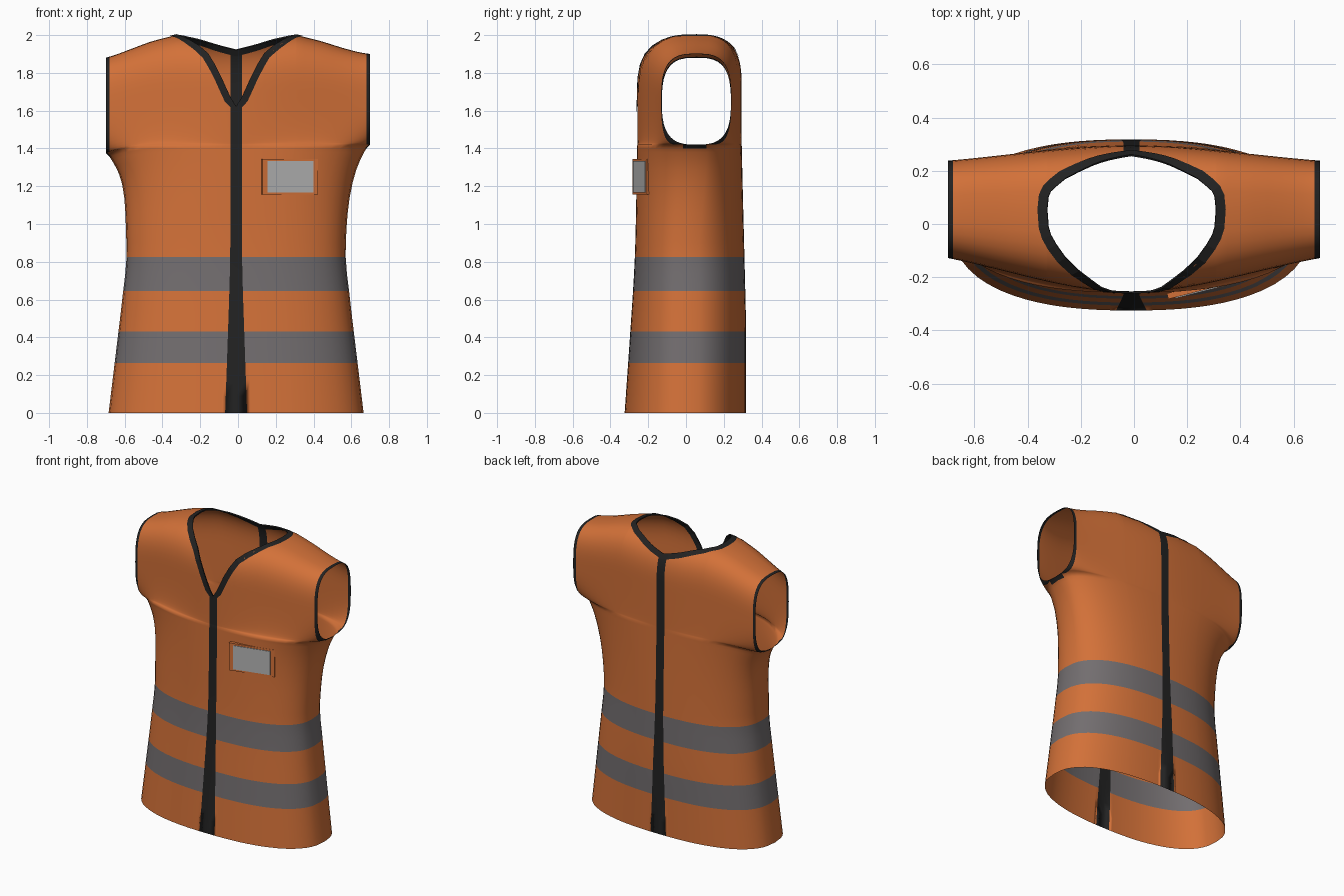
import bpy, bmesh, math
from mathutils import Vector
from mathutils.bvhtree import BVHTree

if "Cube" in bpy.data.objects:
    bpy.data.objects.remove(bpy.data.objects["Cube"])


def material(name, rgb):
    m = bpy.data.materials.new(name)
    m.diffuse_color = (*rgb, 1)
    m.use_nodes = True
    m.node_tree.nodes["Principled BSDF"].inputs["Base Color"].default_value = m.diffuse_color
    return m


ORANGE = material("orange fabric", (0.65, 0.165, 0.04))
GREY = material("grey reflective", (0.17, 0.155, 0.16))
BLACK = material("black trim", (0.016, 0.016, 0.016))
LABEL = material("pale label", (0.45, 0.45, 0.45))


def make_object(name, bm, mats, smooth=True):
    me = bpy.data.meshes.new(name)
    bm.to_mesh(me)
    ob = bpy.data.objects.new(name, me)
    bpy.context.collection.objects.link(ob)
    for m in mats:
        me.materials.append(m)
    if smooth:
        for p in me.polygons:
            p.use_smooth = True
    return ob


def curve(pts, t):
    """Smooth interpolation through (t, value) pairs."""
    if t <= pts[0][0]:
        return pts[0][1]
    if t >= pts[-1][0]:
        return pts[-1][1]
    n = len(pts)
    slope = [(pts[i + 1][1] - pts[i][1]) / (pts[i + 1][0] - pts[i][0]) for i in range(n - 1)]
    tan = [slope[0]] + [(a + b) / 2 if a * b > 0 else 0 for a, b in zip(slope, slope[1:])] + [slope[-1]]
    i = max(k for k in range(n - 1) if pts[k][0] <= t)
    d = pts[i + 1][0] - pts[i][0]
    f = (t - pts[i][0]) / d
    return ((2*f**3 - 3*f*f + 1) * pts[i][1] + (f**3 - 2*f*f + f) * d * tan[i]
            + (3*f*f - 2*f**3) * pts[i + 1][1] + (f**3 - f*f) * d * tan[i + 1])


def ramp(a, b, t):
    f = min(1, max(0, (t - a) / (b - a)))
    return f * f * (3 - 2 * f)


# Profiles: height -> half width, front depth, back depth, placket half width
WIDTH = [(0, .675), (.265, .643), (.645, .598), (.83, .58), (.98, .584), (1.15, .598),
         (1.3, .632), (1.38, .668), (1.40, .68), (1.42, .70)]
FRONT = [(0, -.325), (.4, -.297), (.8, -.272), (1.2, -.262), (1.42, -.258)]
BACK = [(0, .318), (.4, .318), (.8, .31), (1.2, .30), (1.42, .295)]
PLACKET = [(0, .058), (.4, .044), (.8, .032), (1.42, .03)]
# Shoulder ridge and necklines: distance from centre -> height
RIDGE = [(.32, 2.0), (.45, 1.967), (.55, 1.935), (.65, 1.908), (.70, 1.90)]
NECK_FRONT = [(0, 1.62), (.03, 1.665), (.08, 1.775), (.15, 1.9), (.2, 1.942), (.25, 1.972),
              (.285, 1.989), (.305, 1.9955), (.32, 2.0)]
NECK_BACK = [(0, 1.92), (.1, 1.945), (.2, 1.975), (.25, 1.986), (.285, 1.994), (.305, 1.997), (.32, 2.0)]

ARM_Z, ARM_X, MID_Y, NECK_X = 1.42, .70, .055, .32
COLS = [0, .03, .055, .08, .115, .15, .2, .25, .285, .305, .315, .32, .36, .41, .46, .51,
        .56, .6, .635, .662, .68, .692, .70]
ROWS = [0, .09, .18, .265, .35, .43, .5, .575, .645, .735, .825, .9, .98, 1.06, 1.14,
        1.22, 1.29, 1.34, 1.38, 1.40, 1.42]
UP = 22


def place(side, x, y, z, u):
    """Centre-line shift, and the left sleeve hanging slightly lower."""
    x = side * x - .01 * (1 - u**3 * ramp(.9, 1.42, z))
    if side < 0 and u > .6:
        drop = .045 - .025 * ramp(1.42, 1.9, z)
        z -= drop * ((u - .6) / .4)**2 * ramp(1.15, 1.42, z)
    return Vector((x, y, z))


def round_section(u):
    return max(0, 1 - u**2.4)**(1 / 2.4)


def column(side, front, c):
    """Points of one panel column from hem to shoulder or neckline."""
    u, pts = c / ARM_X, []
    depth = FRONT if front else BACK
    for z in ROWS:
        mid = MID_Y * ramp(.8, 1.42, z)
        x = curve(PLACKET, z) if c == COLS[1] else curve(WIDTH, z) * u
        pts.append(place(side, x, mid + (curve(depth, z) - mid) * round_section(u), z, u))
    # Chest and shoulder: arch rounding over toward the ridge
    k = (u * u + u * u * (3 - 2 * u)) / 2
    yc, ye = (-.257, -.128) if front else (.295, .238)
    ym = yc + (ye - yc) * k
    ys = MID_Y + (depth[-1][1] - MID_Y) * round_section(u)
    f = (ys - MID_Y) / (ym - MID_Y)
    ridge = curve(RIDGE, c)
    top = ridge if c >= NECK_X else curve(NECK_FRONT if front else NECK_BACK, c)
    hmax = (top - ARM_Z) / (ridge - ARM_Z)
    for j in range(1, UP + 1):
        h = hmax * (1 - math.cos(math.pi * j / UP)) / 2
        e = max(0, 1 - abs(2 * h - 1)**3)**(1 / 3)
        s = f + (1 - f) * e if h < .5 else e
        pts.append(place(side, c, MID_Y + (ym - MID_Y) * s, ARM_Z + h * (ridge - ARM_Z), u))
    return pts


# Vest body: front and back panels, left and right, welded at seams
bm = bmesh.new()
rims = {}
for front in (True, False):
    for side in (1, -1):
        cols = [column(side, front, c) for c in COLS]
        rims[front, side] = [p[-1] for p, c in zip(cols, COLS) if c <= NECK_X]
        vs = [[bm.verts.new(p) for p in col] for col in cols]
        for i in range(len(cols) - 1):
            for j in range(len(cols[0]) - 1):
                quad = [vs[i][j], vs[i + 1][j], vs[i + 1][j + 1], vs[i][j + 1]]
                if front != (side > 0):
                    quad.reverse()
                face = bm.faces.new(quad)
                z = sum(v.co.z for v in quad) / 4
                x = sum(v.co.x for v in quad) / 4
                if i == 0 or abs(x) > .682:          # centre strips and armhole trim
                    face.material_index = 2
                elif .265 < z < .43 or .645 < z < .825:  # reflective bands
                    face.material_index = 1
bmesh.ops.remove_doubles(bm, verts=bm.verts, dist=.0002)
bm.normal_update()
tree = BVHTree.FromBMesh(bm)
make_object("vest_body", bm, (ORANGE, GREY, BLACK))
bm.free()

# Neck trim: ribbon wrapped over the neckline edge
loop = (rims[True, 1] + rims[False, 1][-2::-1]
        + rims[False, -1][1:] + rims[True, -1][-2:0:-1])
bm = bmesh.new()
rings = []
n = len(loop)
centre = Vector((-.01, .02, 2.1))
for i, p in enumerate(loop):
    tangent = (loop[(i + 1) % n] - loop[i - 1]).normalized()
    normal = tree.find_nearest(p + (p - centre) * .03)[1]
    out = tangent.cross(normal).normalized()
    if out.dot(p - centre) < 0:
        out.negate()
    edge = p - out * .003
    far, far_n = tree.find_nearest(p + out * .034)[:2]
    rings.append([bm.verts.new(q) for q in (far + far_n * .004, edge + normal * .004,
                                            edge - normal * .004, far - far_n * .004)])
for i in range(n):
    a, b = rings[i], rings[(i + 1) % n]
    for k in range(3):
        bm.faces.new((a[k], a[k + 1], b[k + 1], b[k]))
bmesh.ops.recalc_face_normals(bm, faces=bm.faces)
make_object("neck_trim", bm, (BLACK,), smooth=False)
bm.free()


# Badge pocket: thin holder and label angled along the chest
def plate(name, size, offset, mat):
    bm = bmesh.new()
    bmesh.ops.create_cube(bm, size=1)
    bmesh.ops.scale(bm, verts=bm.verts, vec=size)
    ob = make_object(name, bm, (mat,), smooth=False)
    bm.free()
    turn = math.atan2(.075, .295)
    ob.rotation_euler.z = turn
    ob.location = Vector((.274, -.234, 1.25)) + Vector((math.sin(turn), -math.cos(turn), 0)) * offset
    return ob


plate("badge_holder", (.305, .022, .19), 0, ORANGE)
plate("badge_label", (.25, .006, .165), .012, LABEL)
